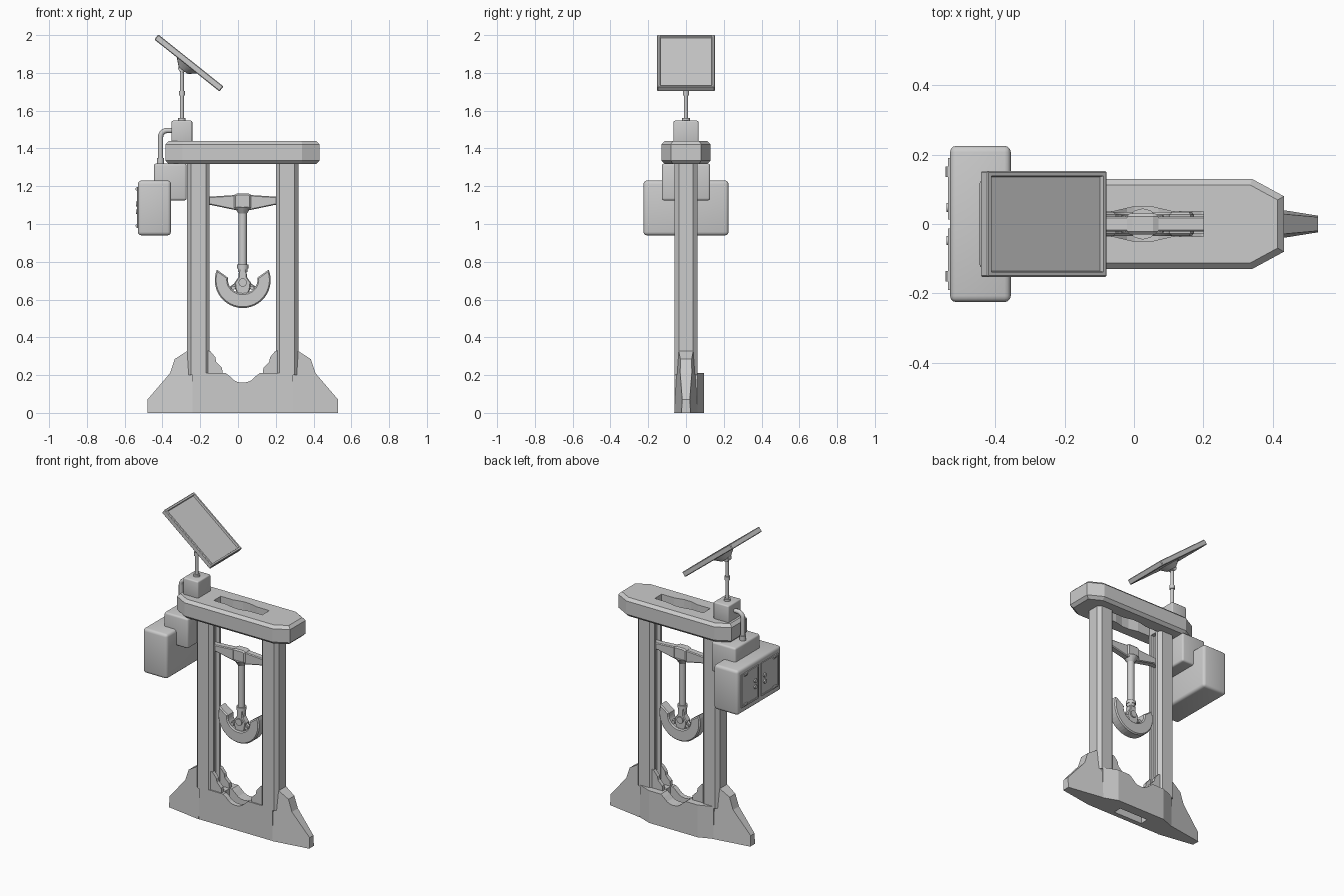
import bpy, bmesh
from math import sin, cos, pi, radians, atan2
from mathutils import Vector, Matrix

if "Cube" in bpy.data.objects:
    bpy.data.objects.remove(bpy.data.objects["Cube"])

CX = 0.025  # symmetry plane of the frame


def mx(x):
    return 2 * CX - x


def finish(name, bm, smooth=False):
    bmesh.ops.recalc_face_normals(bm, faces=bm.faces)
    me = bpy.data.meshes.new(name)
    bm.to_mesh(me)
    bm.free()
    ob = bpy.data.objects.new(name, me)
    bpy.context.collection.objects.link(ob)
    if smooth:
        bpy.ops.object.select_all(action='DESELECT')
        ob.select_set(True)
        bpy.context.view_layer.objects.active = ob
        bpy.ops.object.shade_smooth_by_angle(angle=radians(35))
    return ob


def prism(name, pts, lo, hi, axis='Y', bevel=0.0, smooth=False):
    """Extrude a 2D profile along Y (x,z points) or Z (x,y points); lo/hi may be functions."""
    bm = bmesh.new()
    rings = []
    for lim in (lo, hi):
        ring = []
        for a, b in pts:
            t = lim(a, b) if callable(lim) else lim
            ring.append(bm.verts.new((a, t, b) if axis == 'Y' else (a, b, t)))
        rings.append(ring)
    caps = [bm.faces.new(r) for r in rings]
    n = len(pts)
    for i in range(n):
        j = (i + 1) % n
        bm.faces.new((rings[0][i], rings[0][j], rings[1][j], rings[1][i]))
    if bevel:
        edges = list({e for f in caps for e in f.edges})
        bmesh.ops.recalc_face_normals(bm, faces=bm.faces)
        bmesh.ops.bevel(bm, geom=edges, offset=bevel, segments=1, affect='EDGES', profile=0.5)
    return finish(name, bm, smooth)


def box(name, lo, hi, bevel=0.0, segs=3):
    lo, hi = Vector(lo), Vector(hi)
    bm = bmesh.new()
    bmesh.ops.create_cube(bm, size=1, matrix=Matrix.Translation((lo + hi) / 2) @ Matrix.Diagonal((*(hi - lo), 1)))
    if bevel:
        bmesh.ops.bevel(bm, geom=bm.edges[:], offset=bevel, segments=segs, affect='EDGES', profile=0.5)
    return finish(name, bm, bool(bevel))


def cyl(name, p0, p1, r0, r1=None, segs=16):
    p0, p1 = Vector(p0), Vector(p1)
    d = p1 - p0
    m = Matrix.Translation((p0 + p1) / 2) @ d.to_track_quat('Z', 'Y').to_matrix().to_4x4()
    bm = bmesh.new()
    bmesh.ops.create_cone(bm, cap_ends=True, segments=segs, radius1=r0,
                          radius2=r0 if r1 is None else r1, depth=d.length, matrix=m)
    return finish(name, bm, True)


def cut(ob, cutter):
    mod = ob.modifiers.new('cut', 'BOOLEAN')
    mod.operation, mod.object, mod.solver = 'DIFFERENCE', cutter, 'EXACT'
    bpy.context.view_layer.objects.active = ob
    bpy.ops.object.modifier_apply(modifier=mod.name)
    bpy.data.objects.remove(cutter)


def both(pts, right):
    return [(mx(x), z) for x, z in pts] if right else pts


# Base: middle block with dished top, slotted through, and wedge-shaped sides
half = [(-0.15, 0.0), (-0.15, 0.21), (-0.065, 0.21), (-0.045, 0.195), (-0.02, 0.172), (0.0, 0.163)]
base = prism('base_middle', half + [(CX, 0.16)] + [(mx(x), z) for x, z in half[::-1]], -0.06, 0.095)
cut(base, box('slot_cutter', (-0.08, -0.028, -0.1), (0.13, 0.028, 0.4)))

foot = [(-0.24, 0), (-0.48, 0), (-0.48, 0.07), (-0.36, 0.21), (-0.335, 0.285), (-0.265, 0.33), (-0.24, 0.33)]
gusset = [(-0.16, 0.2), (-0.16, 0.33), (-0.145, 0.325), (-0.12, 0.295), (-0.115, 0.27), (-0.085, 0.24),
          (-0.08, 0.2)]
section = [(-0.25, -0.06), (-0.27, -0.037), (-0.27, 0.037), (-0.25, 0.06), (-0.17, 0.06), (-0.15, 0.04),
           (-0.15, 0.022), (-0.175, 0.022), (-0.175, -0.022), (-0.15, -0.022), (-0.15, -0.04), (-0.17, -0.06)]


def foot_width(x, z):
    return 0.024 + 0.16 * (0.505 - abs(x - CX)) - 0.06 * z


for right, side in ((False, 'left'), (True, 'right')):
    prism(f'base_side_{side}', both([(-0.24, -0.06), (-0.15, -0.06), (-0.15, 0.095), (-0.24, 0.06)], right),
          0, 0.21, 'Z')
    prism(f'foot_{side}', both(foot, right), lambda x, z: -foot_width(x, z), foot_width)
    for k, y in (('front', -0.04), ('back', 0.04)):
        prism(f'gusset_{side}_{k}', both(gusset, right), y - 0.012, y + 0.012)
    prism(f'column_{side}', both(section, right), 0.2, 1.33, 'Z')

# Top cap with through slot
cap = [(-0.385, -0.08), (-0.295, -0.13), (0.34, -0.13), (0.432, -0.08),
       (0.432, 0.08), (0.34, 0.13), (-0.295, 0.13), (-0.385, 0.08)]
top = prism('top_cap', cap, 1.318, 1.44, 'Z', bevel=0.018)
cut(top, prism('cap_slot_cutter', [(-0.15, -0.036), (-0.06, -0.036), (0.0, -0.05), (0.05, -0.05), (0.11, -0.036),
                                   (0.2, -0.036), (0.2, 0.036), (0.11, 0.036), (0.05, 0.05), (0.0, 0.05),
                                   (-0.06, 0.036), (-0.15, 0.036)], 1.2, 1.6, 'Z'))

# Pendulum axle: tapered beam and hub
beam = [(-0.175, 1.1), (-0.14, 1.1), (-0.02, 1.075), (mx(-0.02), 1.075), (mx(-0.14), 1.1), (mx(-0.175), 1.1),
        (mx(-0.175), 1.143), (mx(-0.02), 1.153), (-0.02, 1.153), (-0.175, 1.143)]
prism('axle_beam', beam, -0.022, 0.022, bevel=0.005)
hub = [(-0.02, 1.085), (-0.005, 1.078), (0.055, 1.078), (0.07, 1.085),
       (0.07, 1.154), (0.055, 1.162), (-0.005, 1.162), (-0.02, 1.154)]
prism('axle_hub', hub, -0.03, 0.03, bevel=0.008)

# Pendulum rod with collars
cyl('rod_flare', (CX, 0, 1.055), (CX, 0, 1.09), 0.022, 0.045, 12)
cyl('rod', (CX, 0, 0.76), (CX, 0, 1.06), 0.022, segs=12)
for i, (z, r) in enumerate(((0.775, 0.03), (0.755, 0.026))):
    cyl(f'rod_collar_{i}', (CX, 0, z - 0.01), (CX, 0, z + 0.01), r)

# Hammer: crescent, yoke and struts
outer = [(CX + 0.148 * cos(a), 0.703 + 0.148 * sin(a)) for a in (radians(158 + 224 * i / 26) for i in range(27))]
inner = [(CX + 0.078 * cos(a), 0.703 + 0.07 * sin(a)) for a in (radians(370 - 200 * i / 20) for i in range(21))]
prism('hammer_crescent', outer + inner, -0.034, 0.034, bevel=0.007)
yoke = [(0.005, 0.765), (0.003, 0.72), (-0.018, 0.69), (-0.014, 0.655), (0.0, 0.62),
        (0.05, 0.62), (0.064, 0.655), (0.068, 0.69), (0.047, 0.72), (0.045, 0.765)]
prism('hammer_yoke', yoke, -0.022, 0.022, bevel=0.005)
cyl('hammer_boss', (CX, -0.03, 0.69), (CX, 0.03, 0.69), 0.022)
for s in (-1, 1):
    cyl('hammer_strut', (CX, 0, 0.7), (CX + s * 0.075, 0, 0.648), 0.013, segs=8)
    cyl('hammer_bolt', (CX + s * 0.05, -0.025, 0.662), (CX + s * 0.05, 0.025, 0.662), 0.011, segs=10)

# Control cabinets on the left
box('upper_cabinet', (-0.445, -0.128, 1.125), (-0.272, 0.128, 1.32), 0.012)
box('main_cabinet', (-0.53, -0.225, 0.94), (-0.355, 0.225, 1.23), 0.018)
for s in (-1, 1):
    y = sorted((s * 0.018, s * 0.185))
    # door rim from four bars, panel, hinges and latches
    for z in (0.985, 1.19):
        box('door_rim', (-0.536, y[0], z - 0.005), (-0.525, y[1], z + 0.005))
    for yy in y:
        box('door_rim', (-0.536, yy - 0.005, 0.98), (-0.525, yy + 0.005, 1.195))
    box('door_panel', (-0.532, y[0], 0.985), (-0.525, y[1], 1.19))
    for z in (0.99, 1.185):
        cyl('door_hinge', (-0.534, s * 0.15 - 0.015, z), (-0.534, s * 0.15 + 0.015, z), 0.009, segs=10)
    for z in (1.065, 1.105):
        cyl('door_latch', (-0.541, s * 0.048, z), (-0.525, s * 0.048, z), 0.013, segs=12)

# Junction box and bent conduit
box('junction_box', (-0.352, -0.066, 1.43), (-0.242, 0.066, 1.547), 0.008)
cu = bpy.data.curves.new('conduit', 'CURVE')
cu.dimensions, cu.bevel_depth, cu.bevel_resolution = '3D', 0.014, 3
path = [(-0.41, 1.31)] + [(-0.375 - 0.035 * cos(a), 1.46 + 0.035 * sin(a))
                          for a in (pi / 2 * i / 6 for i in range(7))] + [(-0.34, 1.495)]
sp = cu.splines.new('POLY')
sp.points.add(len(path) - 1)
for p, (x, z) in zip(sp.points, path):
    p.co = (x, 0, z, 1)
sp.use_smooth = True
pipe = bpy.data.objects.new('conduit', cu)
bpy.context.collection.objects.link(pipe)
cyl('conduit_collar', (-0.41, 0, 1.315), (-0.41, 0, 1.35), 0.019)

# Mast and swivel mount
cyl('mast', (-0.297, 0, 1.54), (-0.297, 0, 1.84), 0.011, segs=12)
cyl('mast_base', (-0.297, 0, 1.545), (-0.297, 0, 1.56), 0.02)
cyl('mast_coupling', (-0.297, 0, 1.68), (-0.297, 0, 1.705), 0.016)
tilt = atan2(0.275, 0.345)
M = Matrix.Translation((-0.26, 0, 1.8525)) @ Matrix.Rotation(tilt, 4, 'Y')
cyl('swivel_mount', M @ Vector((0, 0, -0.05)), M @ Vector((0, 0, -0.014)), 0.03, 0.072)
cyl('swivel_joint', (-0.295, -0.018, 1.825), (-0.295, 0.018, 1.825), 0.022)

# Tilted display: bevelled slab with recessed face
bm = bmesh.new()
bmesh.ops.create_cube(bm, size=1, matrix=Matrix.Diagonal((0.441, 0.305, 0.034, 1)))
bmesh.ops.bevel(bm, geom=bm.edges[:], offset=0.004, segments=1, affect='EDGES')
bm.normal_update()
face = max(bm.faces, key=lambda f: f.calc_center_median().z + f.calc_area())
if face.normal.z < 0:
    face = max((f for f in bm.faces if f.normal.z > 0.9), key=lambda f: f.calc_area())
bmesh.ops.inset_region(bm, faces=[face], thickness=0.014)
bmesh.ops.inset_region(bm, faces=[face], thickness=0.004, depth=-0.012)
bm.transform(M)
finish('display', bm)
